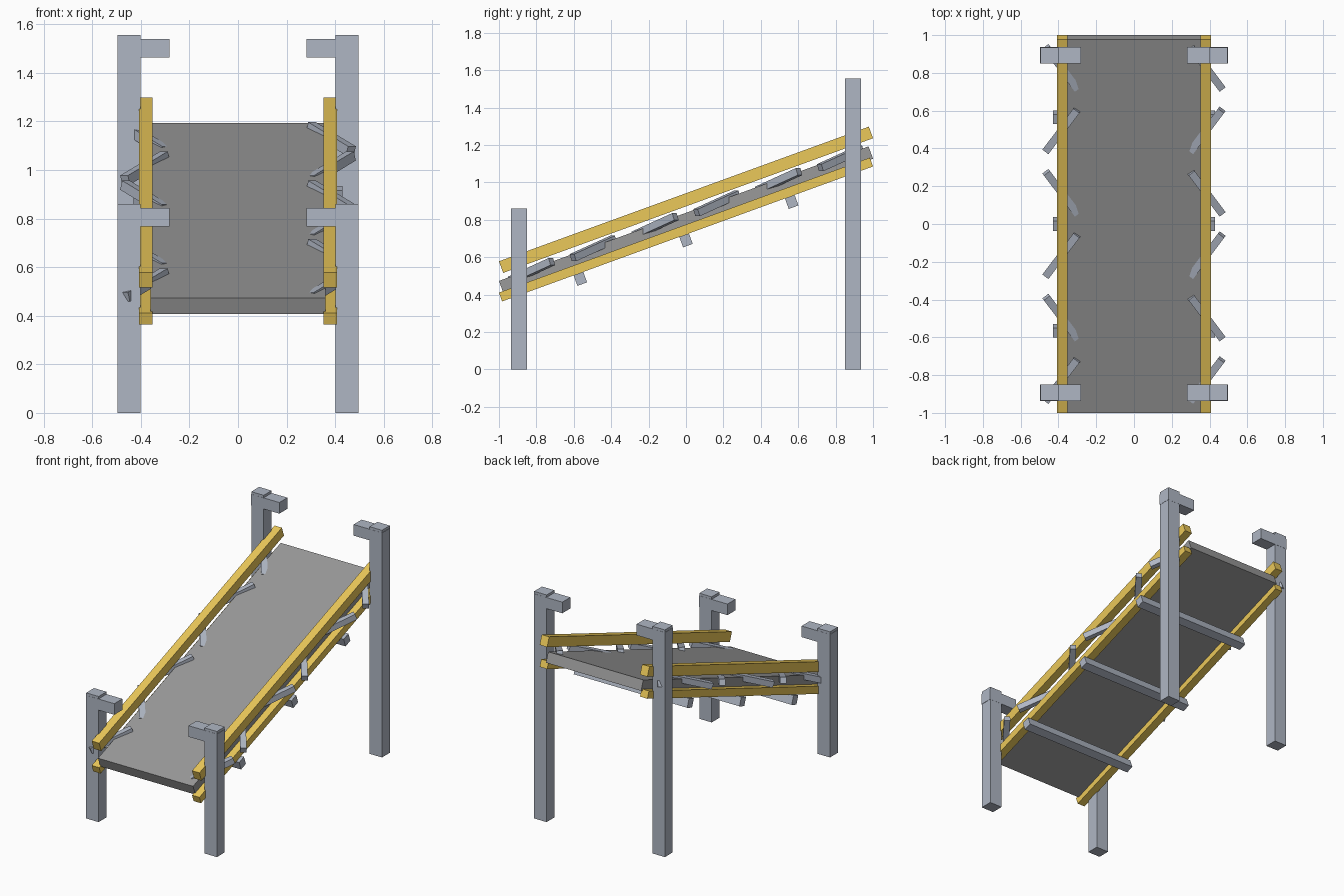
import bpy
from math import radians, sin, cos, tan

if "Cube" in bpy.data.objects:
    bpy.data.objects.remove(bpy.data.objects["Cube"])

TILT = radians(20)


def material(name, color):
    m = bpy.data.materials.new(name)
    m.diffuse_color = (*color, 1)
    m.use_nodes = True
    m.node_tree.nodes["Principled BSDF"].inputs["Base Color"].default_value = m.diffuse_color
    return m


yellow = material("yellow_paint", (0.83, 0.58, 0.10))
steel = material("blue_grey_steel", (0.43, 0.47, 0.55))
rubber = material("dark_rubber", (0.32, 0.32, 0.32))


def box(name, loc, size, mat, rot=(0, 0, 0)):
    bpy.ops.mesh.primitive_cube_add(size=1, location=loc, rotation=rot)
    ob = bpy.context.object
    ob.name = name
    ob.scale = size
    bpy.ops.object.transform_apply(location=False, rotation=False, scale=True)
    ob.data.materials.append(mat)
    return ob


def sloped_length(h):
    # length of a tilted bar of height h that spans exactly 2 units in y
    return (2 - h * sin(TILT)) / cos(TILT)


# Conveyor belt
box("belt", (0, 0, 0.80), (0.72, sloped_length(0.07), 0.07), rubber, (TILT, 0, 0))

# Cross beams under the belt
for y in (-0.565, 0, 0.565):
    box("cross_beam", (0, y, 0.69 + y * tan(TILT)), (0.86, 0.055, 0.06), steel, (TILT, 0, 0))

for s, side in ((-1, "left"), (1, "right")):
    # Side rails
    box(side + "_upper_rail", (s * 0.38, 0, 0.907),
        (0.056, sloped_length(0.066), 0.066), yellow, (TILT, 0, 0))
    box(side + "_lower_rail", (s * 0.38, 0, 0.748),
        (0.056, sloped_length(0.05), 0.05), yellow, (TILT, 0, 0))

    # Zigzag braces between the rails
    for i in range(6):
        y = -0.826 + i * 0.3304
        yaw = radians(-37 if i % 2 == 0 else 37)
        box(side + "_brace", (s * 0.383, y, 0.8275 + y * tan(TILT)),
            (0.04, 0.29, 0.04), steel, (TILT, 0, yaw))

    # Legs with inward top brackets
    for y, top, end in ((-0.893, 0.86, "front"), (0.893, 1.555, "rear")):
        box(f"{end}_{side}_leg", (s * 0.448, y, top / 2), (0.094, 0.085, top), steel)
        box(f"{end}_{side}_bracket", (s * 0.389, y, top - 0.055), (0.216, 0.087, 0.076), steel)
